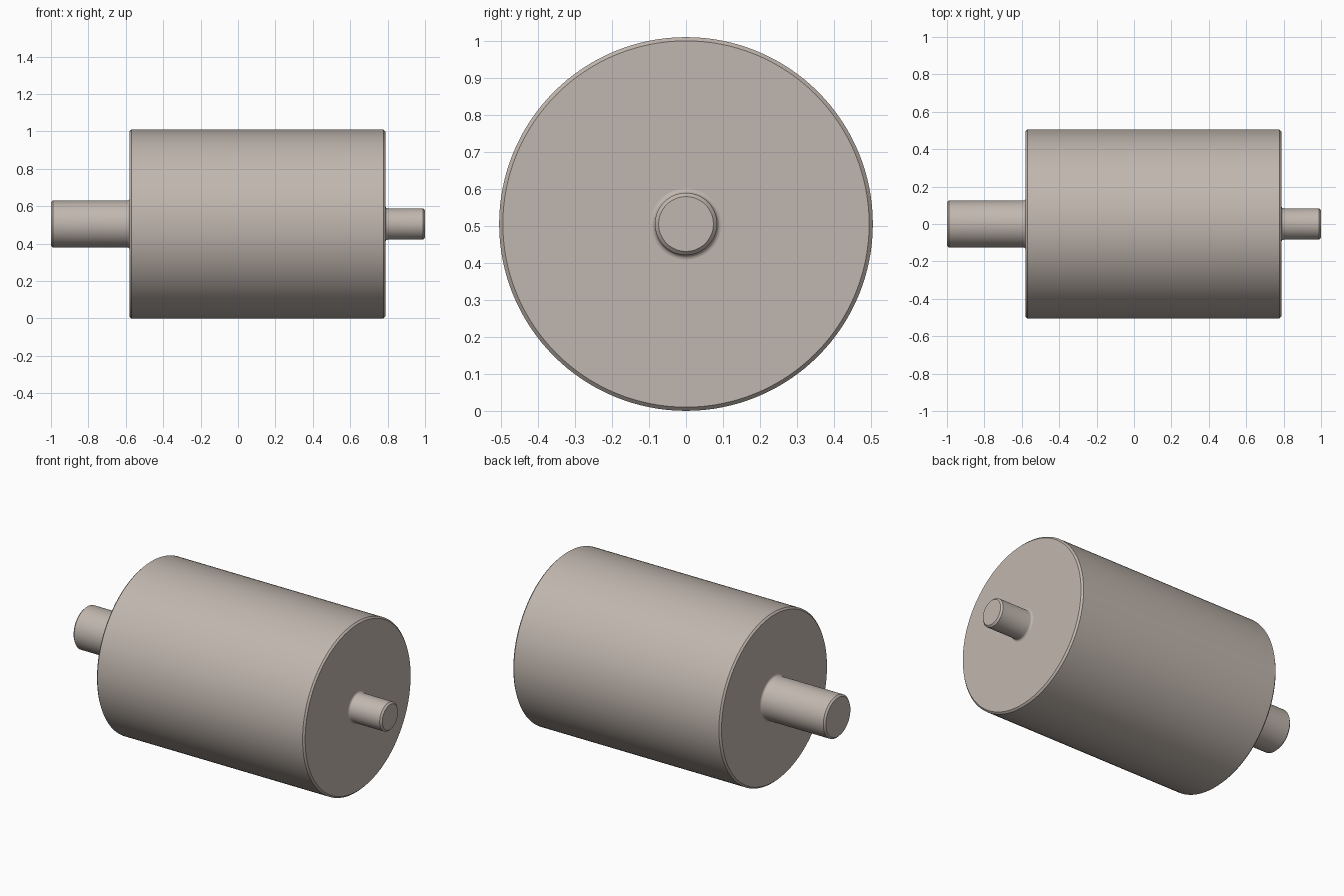
import bpy, bmesh, math

if "Cube" in bpy.data.objects:
    bpy.data.objects.remove(bpy.data.objects["Cube"])

SEGMENTS = 128
BODY_R, LEFT_R, RIGHT_R = 0.505, 0.125, 0.084
X_LEFT, X_RIGHT = -0.58, 0.788   # drum end faces
CHAMFER, FILLET = 0.01, 0.012


def fillet(face_x, radius, side):
    """Concave blend from a shaft out to a drum face (side: -1 left, 1 right)."""
    pts = []
    for i in range(5):
        a = math.pi / 2 * i / 4
        pts.append((face_x + side * FILLET * (1 - math.sin(a)),
                    radius + FILLET * (1 - math.cos(a))))
    return pts


# Half profile (x, radius), from the left shaft tip to the right shaft tip
profile = [(-1, 0), (-1, LEFT_R - CHAMFER), (-1 + CHAMFER, LEFT_R)]
profile += fillet(X_LEFT, LEFT_R, -1)
profile += [(X_LEFT, BODY_R - CHAMFER), (X_LEFT + CHAMFER, BODY_R),
            (X_RIGHT - CHAMFER, BODY_R), (X_RIGHT, BODY_R - CHAMFER)]
profile += fillet(X_RIGHT, RIGHT_R, 1)[::-1]
profile += [(1 - CHAMFER, RIGHT_R), (1, RIGHT_R - CHAMFER), (1, 0)]

# Roller drum with its two shaft journals, turned around the x axis
bm = bmesh.new()
verts = [bm.verts.new((x, 0, r)) for x, r in profile]
edges = [bm.edges.new(pair) for pair in zip(verts, verts[1:])]
bmesh.ops.spin(bm, geom=verts + edges, cent=(0, 0, 0), axis=(1, 0, 0),
               angle=2 * math.pi, steps=SEGMENTS, use_merge=False)
bmesh.ops.remove_doubles(bm, verts=bm.verts[:], dist=1e-5)
bmesh.ops.recalc_face_normals(bm, faces=bm.faces[:])
# Flat end faces stay flat shaded against the fillets
for e in bm.edges:
    if len(e.link_faces) == 2:
        flat = [abs(f.normal.x) > 0.999 for f in e.link_faces]
        e.smooth = flat[0] == flat[1]

mesh = bpy.data.meshes.new("roller")
bm.to_mesh(mesh)
bm.free()
roller = bpy.data.objects.new("roller", mesh)
roller.location.z = BODY_R
bpy.context.collection.objects.link(roller)

# Warm grey metal
metal = bpy.data.materials.new("warm_grey_metal")
metal.diffuse_color = (0.53, 0.47, 0.425, 1)
metal.use_nodes = True
metal.node_tree.nodes["Principled BSDF"].inputs["Base Color"].default_value = metal.diffuse_color
mesh.materials.append(metal)

# Smooth curves, crisp chamfer edges
bpy.context.view_layer.objects.active = roller
roller.select_set(True)
bpy.ops.object.shade_smooth_by_angle(angle=math.radians(30), keep_sharp_edges=True)
